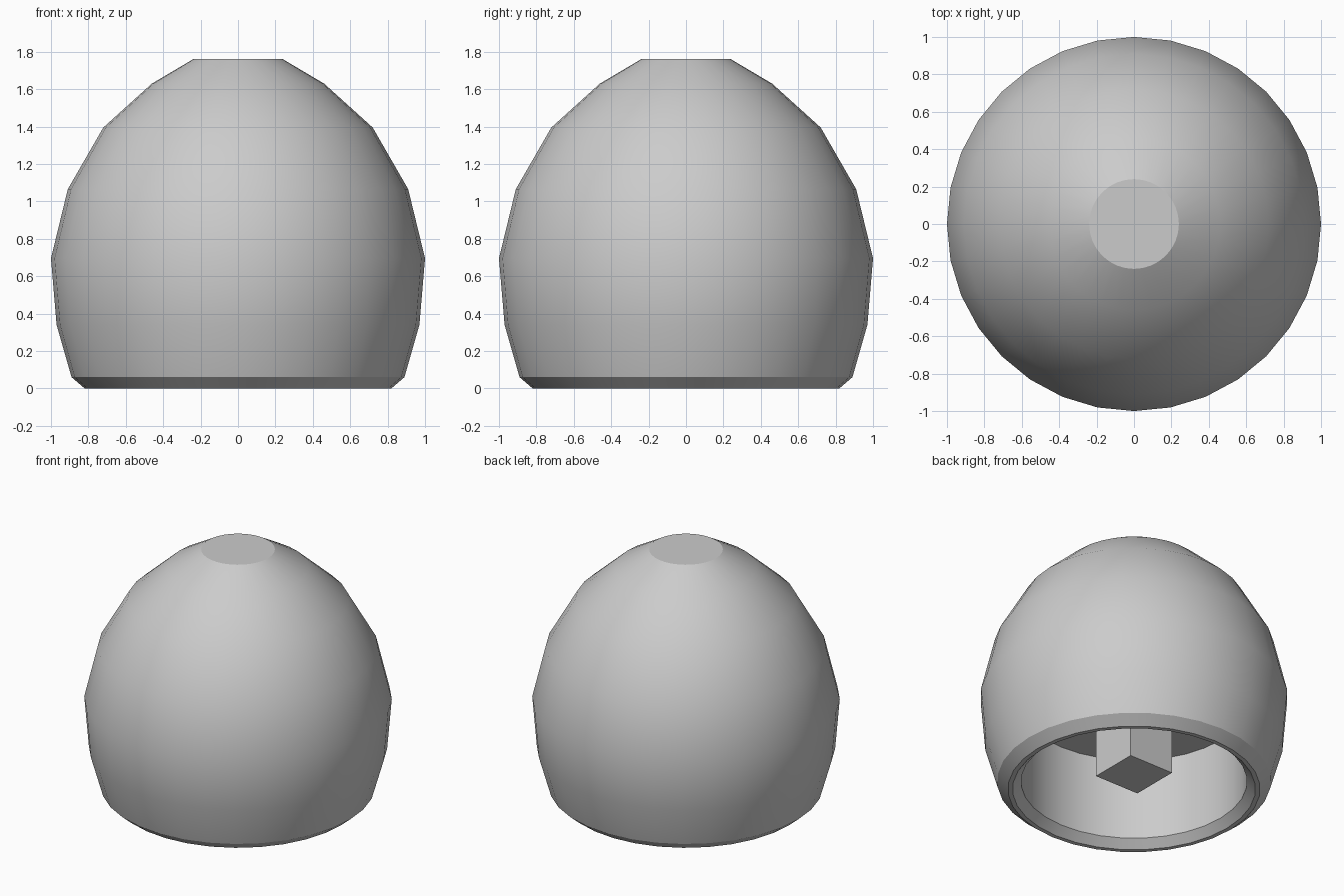
import bpy, bmesh
from math import cos, sin, tau, radians

if "Cube" in bpy.data.objects:
    bpy.data.objects.remove(bpy.data.objects["Cube"])

SEGMENTS = 32


def finish(bm, name):
    bmesh.ops.recalc_face_normals(bm, faces=bm.faces)
    mesh = bpy.data.meshes.new(name)
    bm.to_mesh(mesh)
    bm.free()
    obj = bpy.data.objects.new(name, mesh)
    bpy.context.collection.objects.link(obj)
    return obj


def revolve(name, profile):
    """Spin (radius, z) points around z and cap both ends."""
    bm = bmesh.new()
    rings = [[bm.verts.new((r * cos(tau * i / SEGMENTS), r * sin(tau * i / SEGMENTS), z))
              for i in range(SEGMENTS)] for r, z in profile]
    for a, b in zip(rings, rings[1:]):
        for i in range(SEGMENTS):
            j = (i + 1) % SEGMENTS
            bm.faces.new((a[i], a[j], b[j], b[i]))
    bm.faces.new(rings[0])
    bm.faces.new(rings[-1])
    return finish(bm, name)


# Domed shell: top cap, outer curve, chamfered rim, then the inner recess and its ceiling
shell = revolve("dome_shell", [
    (0.24, 1.76), (0.46, 1.63), (0.72, 1.395), (0.91, 1.065), (1.0, 0.695),
    (0.97, 0.34), (0.89, 0.06), (0.82, 0.0),
    (0.79, 0.0), (0.735, 0.055), (0.735, 0.64)])
bpy.context.view_layer.objects.active = shell
shell.select_set(True)
bpy.ops.object.shade_smooth_by_angle(angle=radians(30))

# Square post hanging from the recess ceiling
bm = bmesh.new()
bmesh.ops.create_cube(bm, size=1)
bmesh.ops.scale(bm, vec=(0.35, 0.35, 0.53), verts=bm.verts)
bmesh.ops.translate(bm, vec=(0, 0, 0.11 + 0.265), verts=bm.verts)
finish(bm, "square_post")
